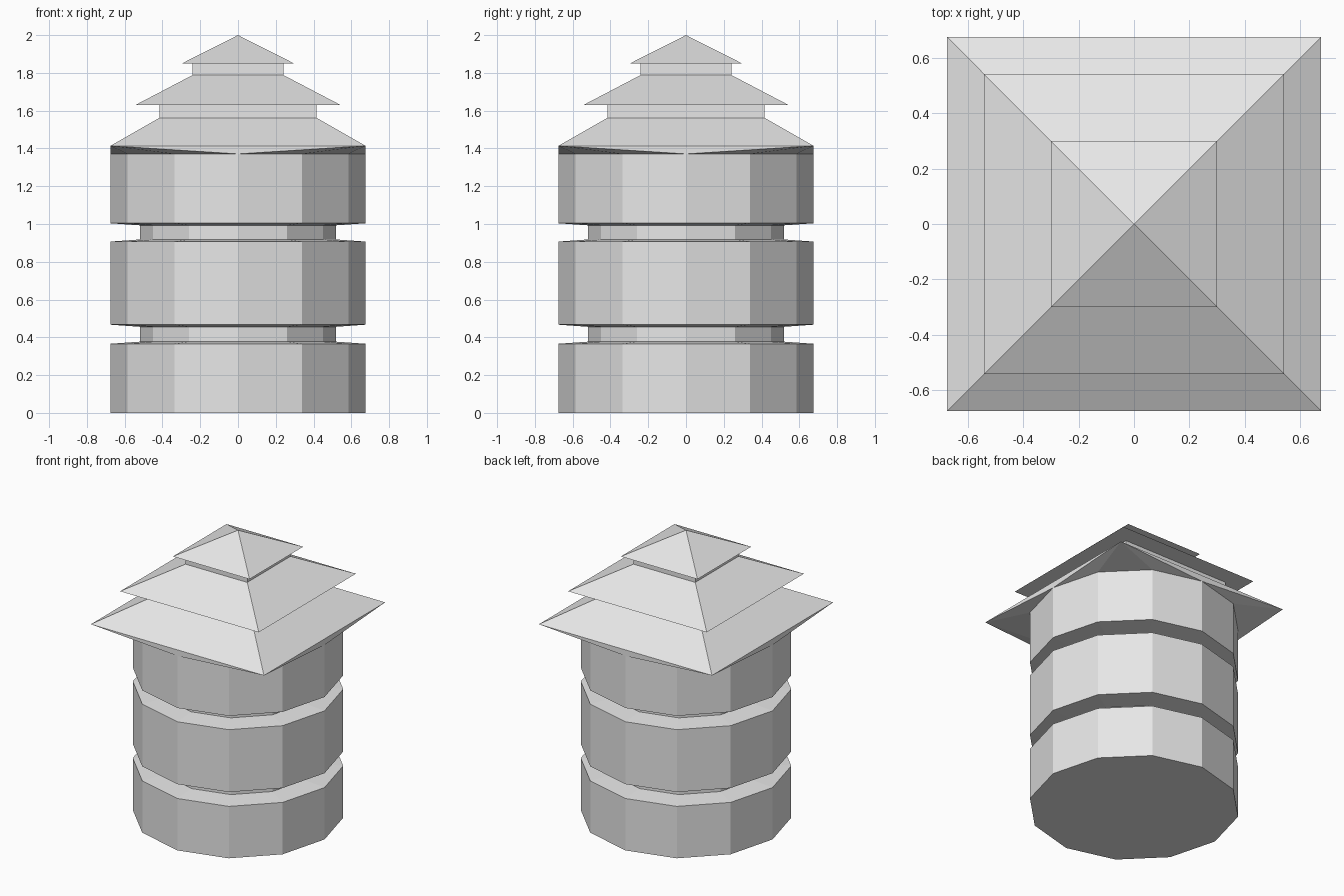
import bpy
import bmesh
import math

if "Cube" in bpy.data.objects:
    bpy.data.objects.remove(bpy.data.objects["Cube"])

grey = bpy.data.materials.new("light_grey")
grey.diffuse_color = (0.8, 0.8, 0.8, 1.0)
grey.use_nodes = True
grey.node_tree.nodes["Principled BSDF"].inputs["Base Color"].default_value = grey.diffuse_color

BODY_R = 0.675     # outer radius of the twelve-sided body, also half the eave width
GROOVE_R = 0.52
BODY_TOP = 1.371
EAVE_Z = 1.414


def ring(bm, sides, radius, z, start=0.0):
    """Regular polygon of vertices, counter-clockwise from above."""
    return [bm.verts.new((radius * math.cos(start + i * math.tau / sides),
                          radius * math.sin(start + i * math.tau / sides), z))
            for i in range(sides)]


def square(bm, half, z):
    return ring(bm, 4, half * math.sqrt(2), z, math.pi / 4)


def loft(bm, rings):
    for a, b in zip(rings, rings[1:]):
        n = len(a)
        for i in range(n):
            j = (i + 1) % n
            bm.faces.new((a[i], a[j], b[j], b[i]))


def finish(bm, name):
    mesh = bpy.data.meshes.new(name)
    bm.to_mesh(mesh)
    bm.free()
    mesh.materials.append(grey)
    obj = bpy.data.objects.new(name, mesh)
    bpy.context.collection.objects.link(obj)
    return obj


# Grooved body: three wide bands separated by two recessed necks
bm = bmesh.new()
profile = [(BODY_R, 0.0)]
for low, high in ((0.366, 0.467), (0.907, 1.004)):
    profile += [(BODY_R, low), (GROOVE_R, low + 0.011),
                (GROOVE_R, high - 0.011), (BODY_R, high)]
profile.append((BODY_R, BODY_TOP))
rings = [ring(bm, 12, r, z) for r, z in profile]
loft(bm, rings)
bm.faces.new(rings[0][::-1])
finish(bm, "body")

# Eave underside: joins the twelve-sided body to the square roof edge
bm = bmesh.new()
base = ring(bm, 12, BODY_R, BODY_TOP)
corners = square(bm, BODY_R, EAVE_Z)
for q in range(4):
    for i in range(3):
        bm.faces.new((base[3 * q + i], base[(3 * q + i + 1) % 12], corners[q]))
    bm.faces.new((base[3 * q], corners[q], corners[q - 1]))
finish(bm, "eave_underside")

# Three-tier square roof ending in a point
bm = bmesh.new()
tiers = [(BODY_R, EAVE_Z), (0.416, 1.562), (0.416, 1.631),
         (0.541, 1.631), (0.241, 1.788), (0.241, 1.849), (0.299, 1.849)]
rings = [square(bm, h, z) for h, z in tiers]
loft(bm, rings)
apex = bm.verts.new((0, 0, 2.0))
for i in range(4):
    bm.faces.new((rings[-1][i], rings[-1][(i + 1) % 4], apex))
finish(bm, "roof")
